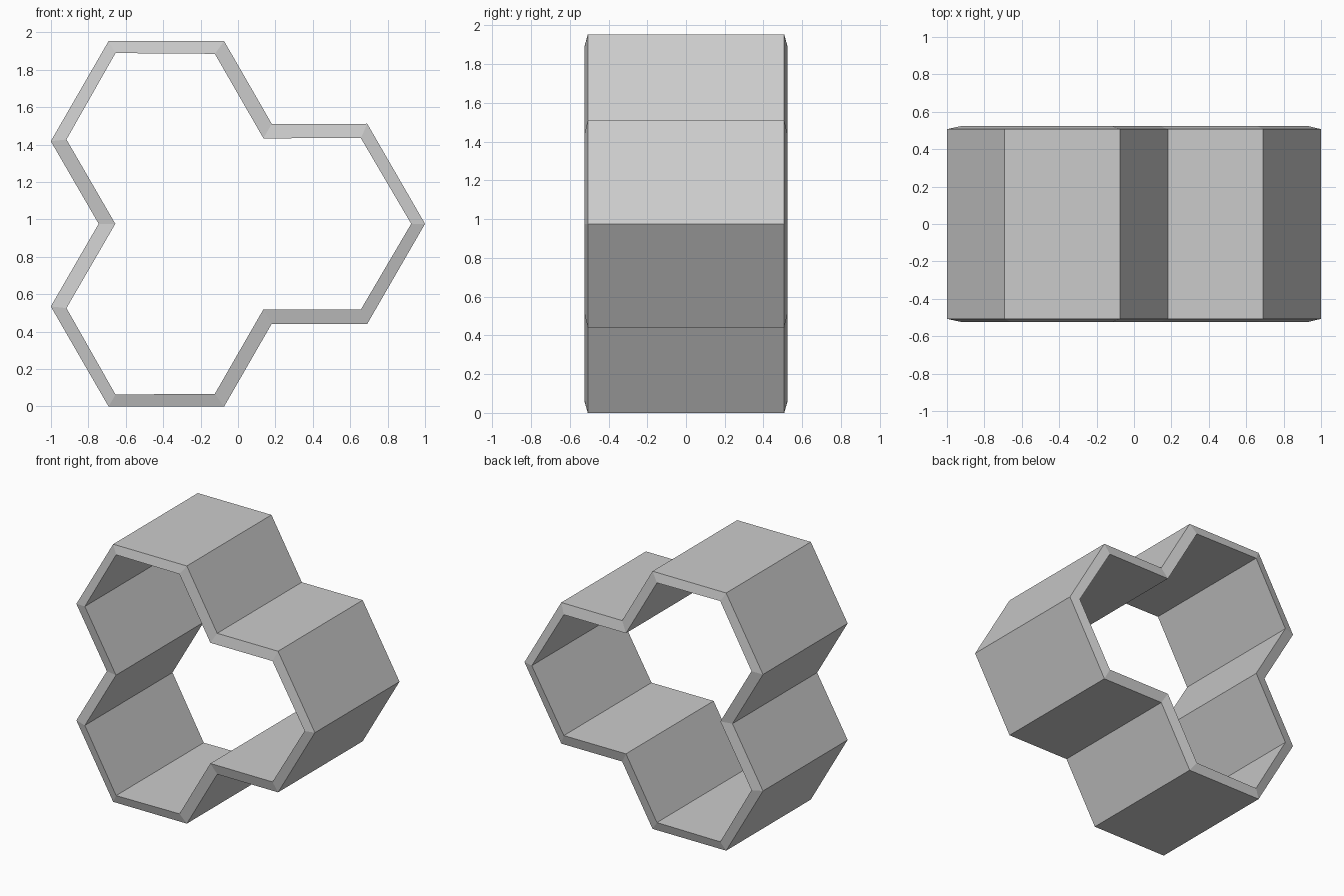
import bpy, bmesh
from mathutils import Matrix, Vector
from math import radians

if "Cube" in bpy.data.objects:
    bpy.data.objects.remove(bpy.data.objects["Cube"])

CENTRE = Vector((-0.128, 0.976))


def trefoil(tip, side_x, side_z, notch):
    """Outline of three merged hexagons: one arm repeated every 120 degrees."""
    arm = [Vector((side_x, -side_z)), Vector((tip, 0)),
           Vector((side_x, side_z)), Vector((notch * 0.5, notch * 0.866))]
    return [CENTRE + Matrix.Rotation(radians(120 * k), 2) @ p
            for k in range(3) for p in arm]


outer = trefoil(1.128, 0.819, 0.535, 0.617)
inner = trefoil(1.054, 0.785, 0.458, 0.528)

# Section around the wall: the rim slopes from the outer to the inner edge
section = [(outer, -0.507), (inner, -0.525), (inner, 0.525), (outer, 0.507)]

bm = bmesh.new()
rings = [[bm.verts.new((p.x, y, p.y)) for p in outline] for outline, y in section]
for a, b in zip(rings, rings[1:] + rings[:1]):
    for i in range(len(a)):
        j = (i + 1) % len(a)
        bm.faces.new((a[i], a[j], b[j], b[i]))
bmesh.ops.recalc_face_normals(bm, faces=bm.faces)

# Hollow triple-hexagon shelf shell
mesh = bpy.data.meshes.new("honeycomb_shell")
bm.to_mesh(mesh)
bm.free()
shell = bpy.data.objects.new("honeycomb_shell", mesh)
bpy.context.collection.objects.link(shell)
